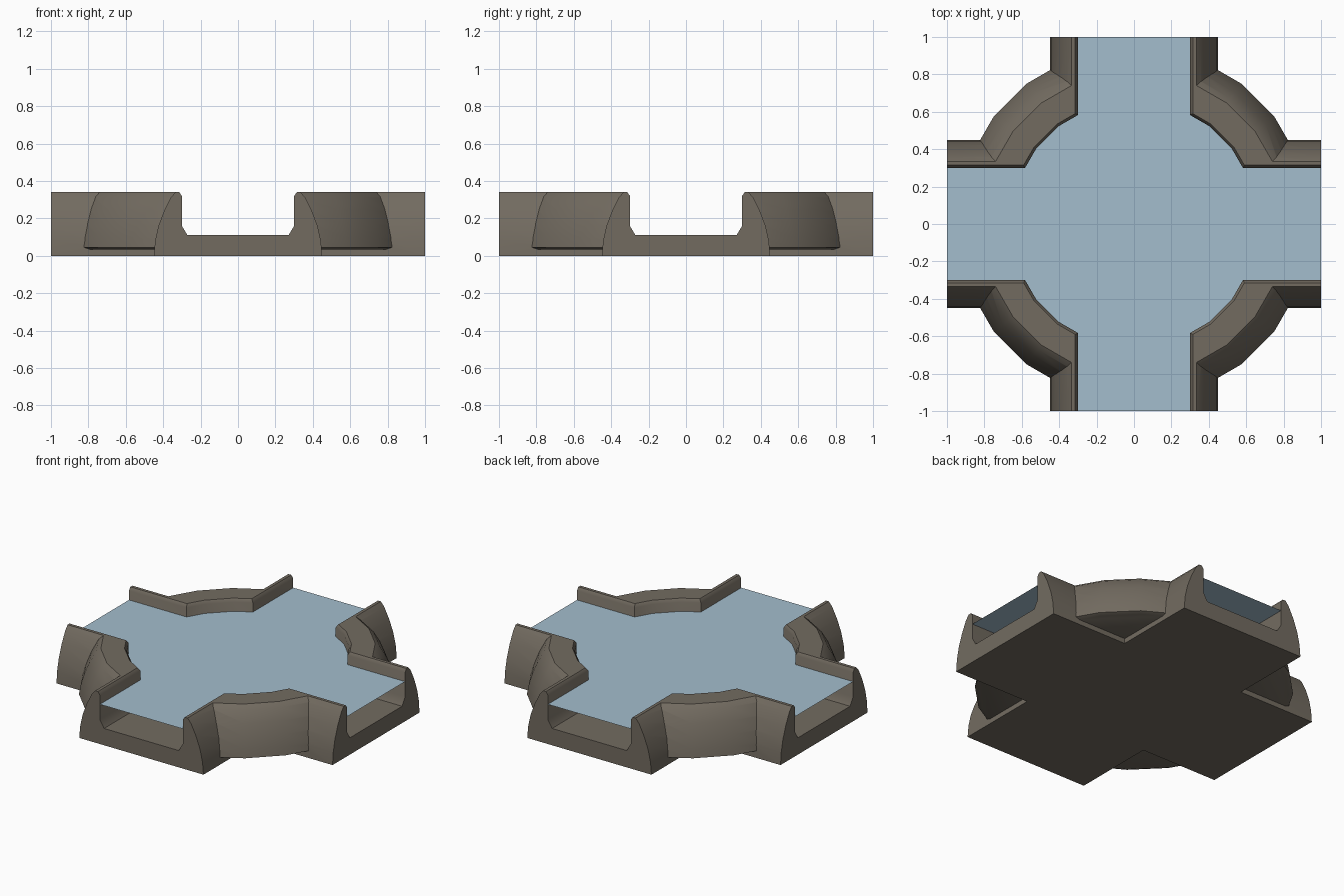
import bpy, bmesh, math
from mathutils import Matrix

if "Cube" in bpy.data.objects:
    bpy.data.objects.remove(bpy.data.objects["Cube"])


def material(name, color):
    m = bpy.data.materials.new(name)
    m.diffuse_color = (*color, 1)
    m.use_nodes = True
    m.node_tree.nodes["Principled BSDF"].inputs["Base Color"].default_value = m.diffuse_color
    return m


stone = material("stone", (0.17, 0.148, 0.118))
water_blue = material("water blue", (0.37, 0.51, 0.61))


def make(name, bm, mat):
    bmesh.ops.recalc_face_normals(bm, faces=bm.faces[:])
    me = bpy.data.meshes.new(name)
    bm.to_mesh(me)
    bm.free()
    me.materials.append(mat)
    ob = bpy.data.objects.new(name, me)
    bpy.context.collection.objects.link(ob)
    return ob


def prism(name, half, length, angle):
    """Mirror a half cross-section and extrude it along y, turned by angle."""
    pts = half + [(-x, z) for x, z in reversed(half)]
    bm = bmesh.new()
    f = bm.faces.new([bm.verts.new((x, -length, z)) for x, z in pts])
    ex = bmesh.ops.extrude_face_region(bm, geom=[f])["geom"]
    moved = [v for v in ex if isinstance(v, bmesh.types.BMVert)]
    bmesh.ops.translate(bm, verts=moved, vec=(0, 2 * length, 0))
    bmesh.ops.rotate(bm, verts=bm.verts[:], matrix=Matrix.Rotation(angle, 3, 'Z'))
    return make(name, bm, stone)


def lathe(name, prof, n=24):
    """Closed 24-sided turned solid."""
    bm = bmesh.new()
    rings = [[bm.verts.new((r * math.cos((i + .5) * math.tau / n),
                            r * math.sin((i + .5) * math.tau / n), z))
              for i in range(n)] for r, z in prof]
    for a, b in zip(rings, rings[1:]):
        for i in range(n):
            j = (i + 1) % n
            bm.faces.new((a[i], a[j], b[j], b[i]))
    bm.faces.new(rings[0])
    bm.faces.new(rings[-1])
    return make(name, bm, stone)


def boolean(ob, other, op):
    m = ob.modifiers.new(op, 'BOOLEAN')
    m.object, m.operation, m.solver = other, op, 'EXACT'
    bpy.context.view_layer.objects.active = ob
    bpy.ops.object.modifier_apply(modifier=m.name)
    bpy.data.objects.remove(other)


# Outer stone body: two crossing arms and a round basin
arm = [(.45, 0), (.443, .08), (.425, .16), (.395, .24), (.36, .31), (.335, .34)]
basin = [(.92, .035), (.945, .045), (.935, .1), (.915, .17), (.885, .245),
         (.845, .315), (.815, .34)]
body = prism("stone_channel", arm, 1, 0)
boolean(body, prism("arm", arm, 1, math.pi / 2), 'UNION')
boolean(body, lathe("basin", basin), 'UNION')

# Hollow out the channels and basin, with a chamfered floor and rim
cut = [(.27, .11), (.30, .16), (.30, .32), (.315, .341), (.315, .5)]
cut_round = [(x + .36, z) for x, z in cut]
boolean(body, prism("cut", cut, 1.1, 0), 'DIFFERENCE')
boolean(body, prism("cut", cut, 1.1, math.pi / 2), 'DIFFERENCE')
boolean(body, lathe("cut", cut_round), 'DIFFERENCE')

bpy.ops.object.select_all(action='DESELECT')
body.select_set(True)
bpy.context.view_layer.objects.active = body
bpy.ops.object.shade_smooth_by_angle(angle=math.radians(40))

# Water sheet: one quarter outline repeated four times
quarter = [(1, -.3), (1, .3), (.583, .3), (.524, .402), (.402, .524), (.3, .583)]
bm = bmesh.new()
outline = []
for k in range(4):
    c, s = [(1, 0), (0, 1), (-1, 0), (0, -1)][k]
    outline += [bm.verts.new((c * x - s * y, s * x + c * y, .26)) for x, y in quarter]
bm.faces.new(outline)
make("water", bm, water_blue)
